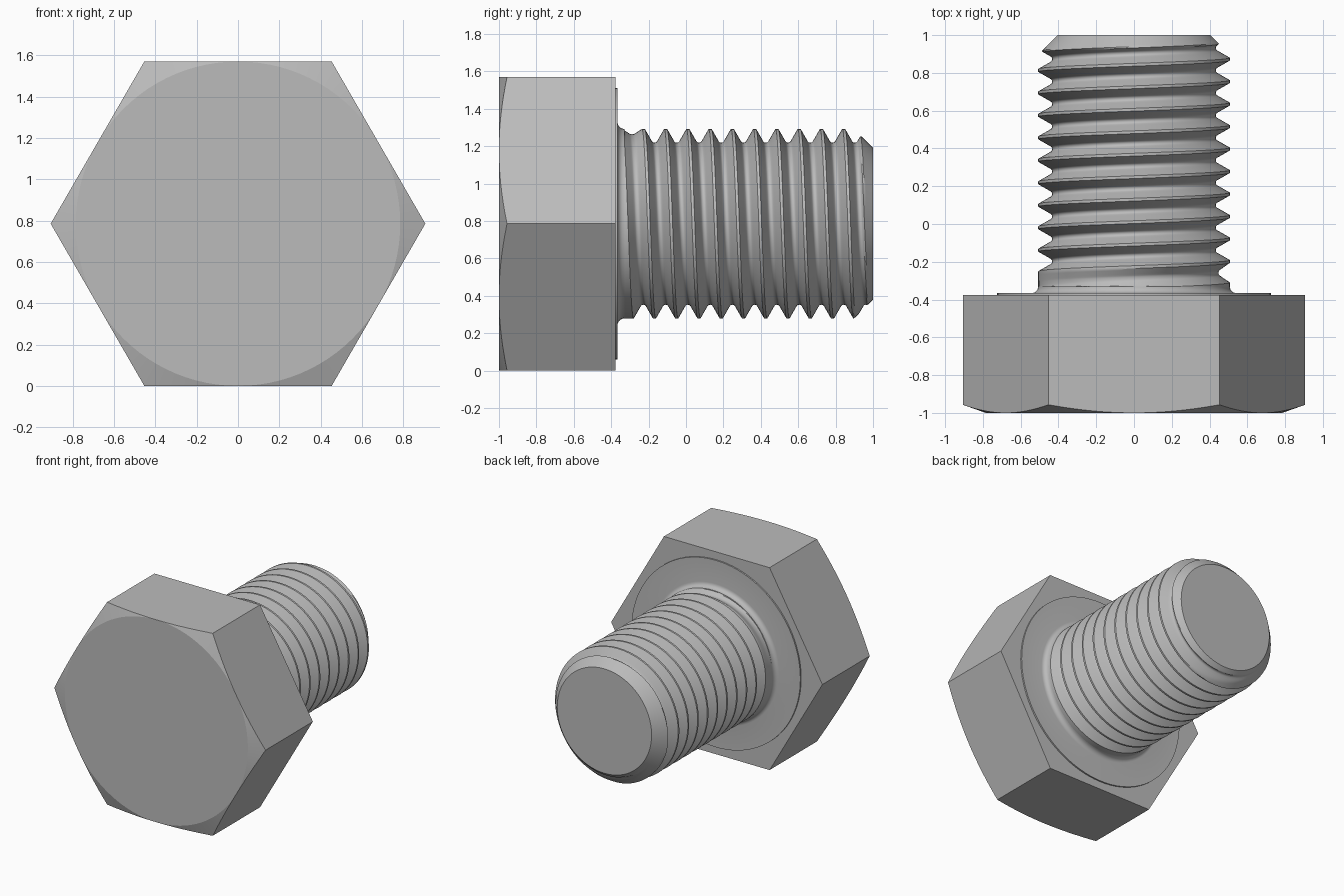
import bpy, bmesh
from math import sin, cos, pi, tau, radians, floor, ceil

if "Cube" in bpy.data.objects:
    bpy.data.objects.remove(bpy.data.objects["Cube"])

APOTHEM = 0.785              # half the width across flats, also the axis height
HEAD_FRONT, HEAD_BACK = -1.0, -0.377
SEAT, SHANK, TIP = -0.366, -0.33, 1.0
MAJOR, DEPTH, PITCH = 0.507, 0.074, 0.119
TIP_RADIUS = 0.405
STEPS = 96                   # segments round the axis

steel = bpy.data.materials.new("steel_grey")
steel.use_nodes = True
steel.diffuse_color = (0.5, 0.5, 0.5, 1)
steel.node_tree.nodes["Principled BSDF"].inputs["Base Color"].default_value = (0.5, 0.5, 0.5, 1)


def polar(r, t, y):
    """Point at radius r, turned by t from the top towards +x."""
    return (r * sin(t), y, APOTHEM + r * cos(t))


def skin(bm, sections):
    """Bridge neighbouring sections of points with quads."""
    rows = [[bm.verts.new(p) for p in s] for s in sections]
    for a, b in zip(rows, rows[1:]):
        for i in range(len(a) - 1):
            bm.faces.new((a[i], a[i + 1], b[i + 1], b[i]))
    bmesh.ops.remove_doubles(bm, verts=bm.verts, dist=1e-5)


def cap(bm, y):
    """Close the open rim lying at y."""
    rim = [e for e in bm.edges if e.is_boundary
           and all(abs(v.co.y - y) < 1e-4 for v in e.verts)]
    bmesh.ops.holes_fill(bm, edges=rim, sides=0)


def finish(bm, name, angle):
    bmesh.ops.recalc_face_normals(bm, faces=bm.faces)
    mesh = bpy.data.meshes.new(name)
    bm.to_mesh(mesh)
    bm.free()
    mesh.materials.append(steel)
    obj = bpy.data.objects.new(name, mesh)
    bpy.context.collection.objects.link(obj)
    bpy.ops.object.select_all(action='DESELECT')
    obj.select_set(True)
    bpy.context.view_layer.objects.active = obj
    bpy.ops.object.shade_smooth_by_angle(angle=radians(angle))


# Hexagonal head with a conical chamfer on its front corners
bm = bmesh.new()
sections = []
for i in range(STEPS + 1):
    t = tau * i / STEPS
    r = APOTHEM / cos((t + pi / 6) % (pi / 3) - pi / 6)
    sections.append([polar(r, t, HEAD_BACK),
                     polar(r, t, HEAD_FRONT + 0.355 * (r - APOTHEM)),
                     polar(APOTHEM, t, HEAD_FRONT)])
skin(bm, sections)
cap(bm, HEAD_FRONT)
cap(bm, HEAD_BACK)
finish(bm, "hex_head", 15)

# Washer face and the fillet leading into the shank
profile = [(0.725, HEAD_BACK), (0.725, SEAT)]
FILLET = SHANK - SEAT
for k in range(7):
    a = pi / 2 * k / 6
    profile.append((MAJOR + FILLET * (1 - sin(a)), SHANK - FILLET * cos(a)))
bm = bmesh.new()
skin(bm, [[polar(r, tau * i / STEPS, y) for r, y in profile] for i in range(STEPS + 1)])
finish(bm, "washer_face", 30)

# Thread groove: crest flat, straight flanks, rounded root (offset, depth)
ROOT = 0.017
CREST = PITCH / 16
arc = [(PITCH / 2 + ROOT * sin(a), DEPTH - ROOT * (1 - cos(a)))
       for a in (radians(d) for d in range(-60, 61, 20))]
flank = [(CREST + (arc[0][0] - CREST) * k / 5, arc[0][1] * k / 5) for k in range(5)]
groove = ([(0, 0)] + flank + arc
          + [(PITCH - u, d) for u, d in reversed(flank)] + [(PITCH, 0)])


def thread_point(t, base, u, d):
    """Thread surface, fading out near the head and chamfered at the tip."""
    fade = min(1, max(0, (base + PITCH / 2 + 0.315) / 0.07))
    y = min(TIP, max(SHANK, base + u))
    r = min(MAJOR - d * fade, TIP_RADIUS + TIP - y)
    return polar(r, t, y)


# Threaded shank swept along a right-handed helix
CREST_AT_TOP = 0.843
first = floor((SHANK - CREST_AT_TOP) / PITCH) - 2
last = ceil((TIP - CREST_AT_TOP) / PITCH) + 1
bm = bmesh.new()
sections = []
for i in range(first * STEPS, last * STEPS + 1):
    base = CREST_AT_TOP + PITCH * i / STEPS
    t = tau * (i % STEPS) / STEPS
    sections.append([thread_point(t, base, u, d) for u, d in groove])
skin(bm, sections)
cap(bm, TIP)
finish(bm, "threaded_shank", 32)
